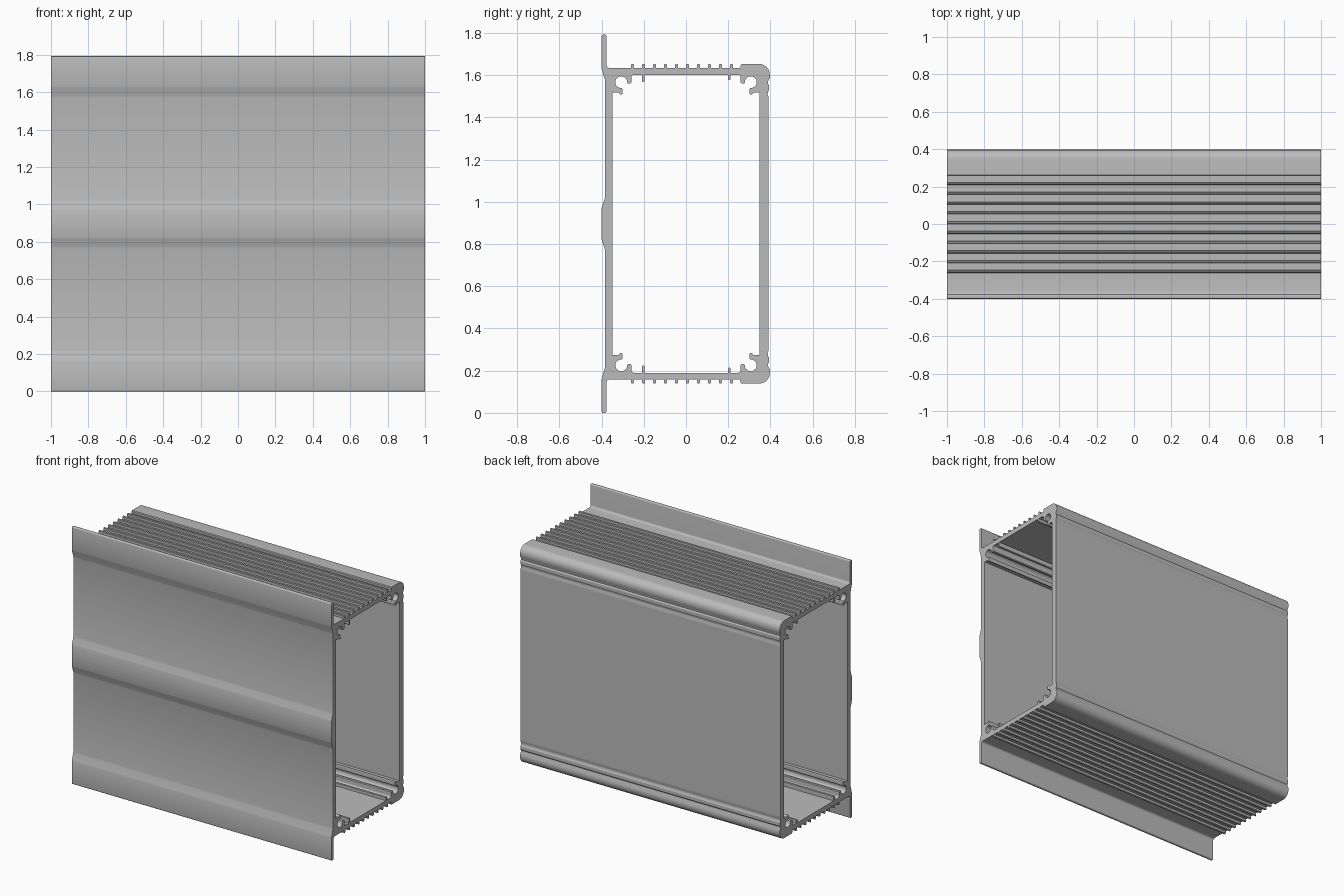
import bpy, math

if "Cube" in bpy.data.objects:
    bpy.data.objects.remove(bpy.data.objects["Cube"], do_unlink=True)

MID = 0.896      # height of the symmetry plane
WALL_OUT = 0.738  # all heights below are measured from that plane
WALL_IN = 0.706
FIN_TOP = 0.757


def arc(cy, cz, r, start, end, steps):
    angles = [math.radians(start + (end - start) * i / steps) for i in range(steps + 1)]
    return [(cy + r * math.cos(a), cz + r * math.sin(a)) for a in angles]


def rib(y, width, base, tip):
    """Small rounded rib standing on a horizontal wall."""
    w, c = width / 2, 0.004 if tip > base else -0.004
    return [(y - w, base), (y - w, tip - c), (y - w + 0.004, tip),
            (y + w - 0.004, tip), (y + w, tip - c), (y + w, base)]


def mirrored(half):
    """Close an upper half outline with its mirror image."""
    return half + [(y, -z) for y, z in reversed(half)]


# Outer outline: stepped front plate with upright flange
outer = [(-0.4, 0.074), (-0.398, 0.08), (-0.385, 0.12), (-0.383, 0.128),
         (-0.383, 0.675), (-0.385, 0.685), (-0.398, 0.728), (-0.4, 0.735)]
outer += arc(-0.393, 0.889, 0.007, 180, 90, 4)
outer += arc(-0.384, 0.889, 0.007, 90, 0, 4)
outer += arc(-0.362, 0.753, 0.015, 180, 270, 5)

# Cooling fins along the top
for i in range(10):
    outer += rib(-0.254 + 0.0522 * i, 0.014, WALL_OUT, FIN_TOP)

# Rounded back corner and its two shallow grooves
outer += [(0.258, WALL_OUT), (0.258, 0.752), (0.263, FIN_TOP)]
outer += arc(0.347, 0.707, 0.05, 90, 0, 10)
outer += [(0.397, 0.69), (0.389, 0.676), (0.388, 0.664), (0.394, 0.655),
          (0.394, 0.635), (0.388, 0.625), (0.387, 0.612), (0.391, 0.603),
          (0.391, 0.59)]

# Screw channel: lower hook, round seat, upper hook
channel = [(-0.348, 0.627), (-0.345, 0.621), (-0.322, 0.622), (-0.312, 0.613),
           (-0.304, 0.612), (-0.301, 0.617), (-0.301, 0.638)]
channel += arc(-0.307, 0.671, 0.028, 275, 0, 18)
channel += [(-0.277, 0.666), (-0.264, 0.664), (-0.259, 0.669), (-0.258, 0.692)]
channel += arc(-0.247, 0.695, 0.011, 180, 90, 4)

# Inner outline: two channels joined by the ribbed inner wall
inner = channel + rib(-0.202, 0.013, WALL_IN, 0.672) + rib(0.206, 0.012, WALL_IN, 0.681)
inner += [(-y, z) for y, z in reversed(channel)]

# Extrude the hollow section along the housing length
curve = bpy.data.curves.new("section", "CURVE")
curve.dimensions = "2D"
curve.fill_mode = "BOTH"
curve.extrude = 1.0
for half in (outer, inner):
    points = mirrored(half)
    spline = curve.splines.new("POLY")
    spline.points.add(len(points) - 1)
    for p, (y, z) in zip(spline.points, points):
        p.co = (y, z, 0, 1)
    spline.use_cyclic_u = True

housing = bpy.data.objects.new("extruded_housing", curve)
bpy.context.collection.objects.link(housing)
housing.rotation_euler = (math.pi / 2, 0, math.pi / 2)
housing.location.z = MID
bpy.ops.object.select_all(action="DESELECT")
housing.select_set(True)
bpy.context.view_layer.objects.active = housing
bpy.ops.object.convert(target="MESH")
housing = bpy.context.view_layer.objects.active

# Weld the end caps to the sides
bpy.ops.object.mode_set(mode="EDIT")
bpy.ops.mesh.select_all(action="SELECT")
bpy.ops.mesh.remove_doubles(threshold=0.0001)
bpy.ops.mesh.normals_make_consistent(inside=False)
bpy.ops.object.mode_set(mode="OBJECT")
bpy.ops.object.shade_smooth_by_angle(angle=math.radians(30))

# Plain metal
grey = bpy.data.materials.new("aluminium_grey")
grey.use_nodes = True
colour = (0.5, 0.5, 0.5, 1)
grey.diffuse_color = colour
grey.node_tree.nodes["Principled BSDF"].inputs["Base Color"].default_value = colour
housing.data.materials.clear()
housing.data.materials.append(grey)
